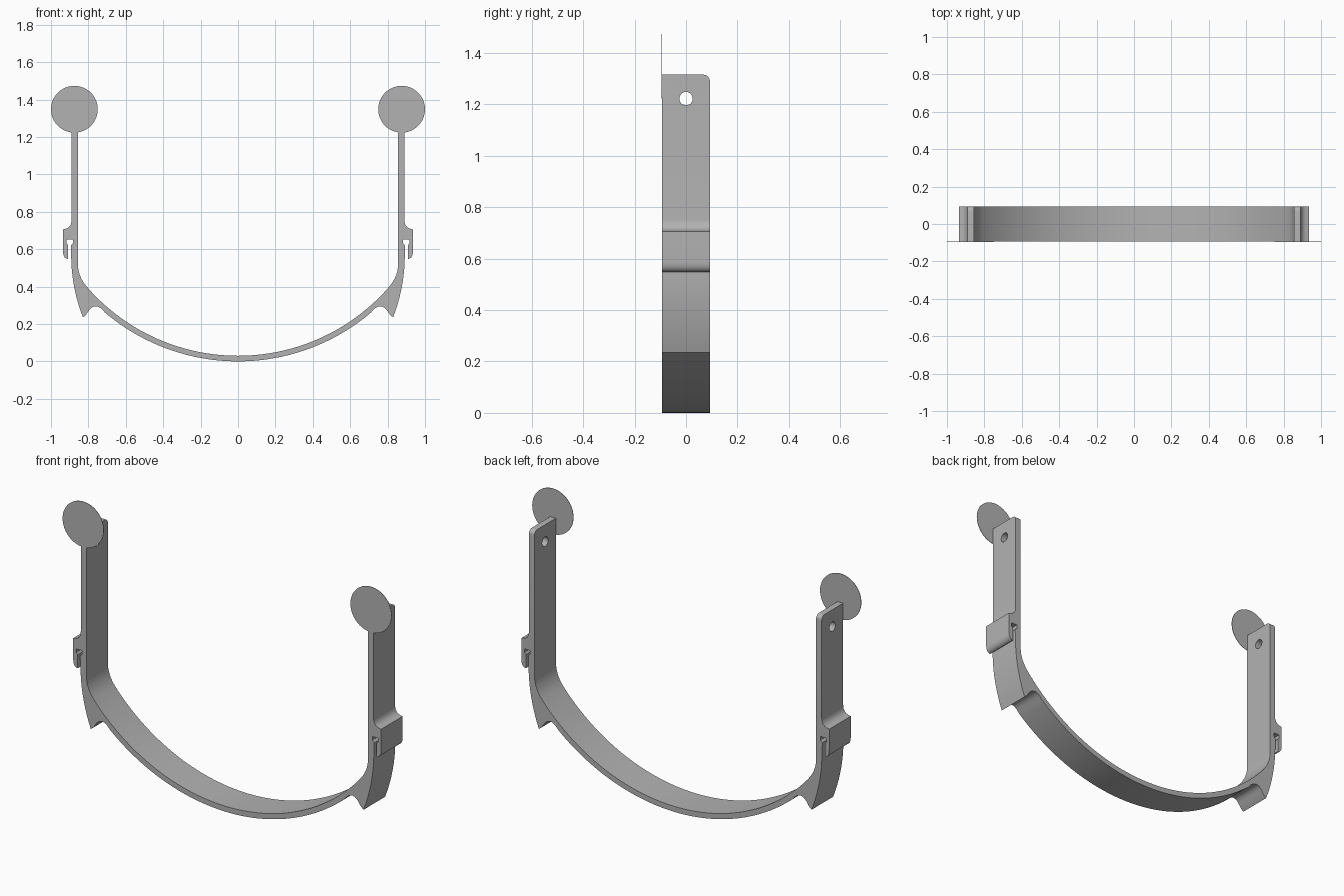
import bpy, bmesh
from math import sin, cos, pi, radians, asin
from mathutils import Vector

cube = bpy.data.objects.get("Cube")
if cube:
    bpy.data.objects.remove(cube, do_unlink=True)

FRONT, BACK, TOP = -0.094, 0.093, 1.315

grey = bpy.data.materials.new("plain grey")
grey.use_nodes = True
colour = (0.45, 0.45, 0.45, 1)
grey.diffuse_color = colour
grey.node_tree.nodes["Principled BSDF"].inputs["Base Color"].default_value = colour


def curve(a, b, c, n=10):
    """Points of a quadratic curve from a to c, pulled towards b."""
    a, b, c = Vector(a), Vector(b), Vector(c)
    return [tuple(a * (1 - t) ** 2 + b * 2 * t * (1 - t) + c * t * t)
            for t in (i / n for i in range(n + 1))]


def arc(radius, x_end, n=28):
    """Points of the bottom bow from the middle out to x_end."""
    end = asin(x_end / radius)
    return [(radius * sin(end * i / n), 1.1 - radius * cos(end * i / n))
            for i in range(n + 1)]


def add_object(name, bm):
    bmesh.ops.recalc_face_normals(bm, faces=bm.faces)
    mesh = bpy.data.meshes.new(name)
    bm.to_mesh(mesh)
    bm.free()
    mesh.materials.append(grey)
    obj = bpy.data.objects.new(name, mesh)
    bpy.context.collection.objects.link(obj)
    return obj


# Half outline: bow underside, notch, fin, hook, strap, then back along the inside
half = arc(1.1, 0.71)
half += curve((0.725, 0.277), (0.765, 0.315), (0.797, 0.272), 8)
half += [(0.812, 0.25), (0.829, 0.235)]
half += curve((0.842, 0.27), (0.886, 0.40), (0.891, 0.53))
half += [(0.894, 0.62), (0.882, 0.632), (0.882, 0.652), (0.918, 0.652),
         (0.918, 0.632), (0.909, 0.622), (0.909, 0.548)]
half += curve((0.915, 0.549), (0.936, 0.556), (0.936, 0.59), 6)
half += [(0.936, 0.706)]
half += curve((0.922, 0.709), (0.89, 0.717), (0.89, 0.757), 8)
half += [(0.89, TOP), (0.856, TOP)]
half += curve((0.856, 0.52), (0.856, 0.45), (0.80, 0.39))
half += arc(1.07, 0.79)[::-1]
# Mirror the half, without repeating the points on the centre line
outline = half + [(-x, z) for x, z in half[-2:0:-1]]

bm = bmesh.new()
face = bm.faces.new([bm.verts.new((x, FRONT, z)) for x, z in outline])
grown = bmesh.ops.extrude_face_region(bm, geom=[face])
bmesh.ops.translate(bm, vec=(0, BACK - FRONT, 0),
                    verts=[v for v in grown["geom"] if isinstance(v, bmesh.types.BMVert)])
# Round the rear top corner of each strap
corners = [e for e in bm.edges
           if all(v.co.z > TOP - 0.001 and v.co.y > BACK - 0.001 for v in e.verts)]
bmesh.ops.bevel(bm, geom=corners, offset=0.025, segments=6, profile=0.5, affect='EDGES')
band = add_object("headband", bm)

# Hole through both straps
bpy.ops.mesh.primitive_cylinder_add(vertices=32, radius=0.026, depth=2.4,
                                    location=(0, 0, 1.222), rotation=(0, pi / 2, 0))
cutter = bpy.context.object
cutter.name = "hole_cutter"
cutter.data.materials.append(grey)
cut = band.modifiers.new("holes", 'BOOLEAN')
cut.operation, cut.solver, cut.object = 'DIFFERENCE', 'EXACT', cutter
bpy.ops.object.select_all(action='DESELECT')
band.select_set(True)
bpy.context.view_layer.objects.active = band
bpy.ops.object.modifier_apply(modifier=cut.name)
bpy.data.objects.remove(cutter, do_unlink=True)
bpy.ops.object.shade_smooth_by_angle(angle=radians(30))

# Thin round tabs on the front edge of the straps
for side, x in (("left", 0.875), ("right", -0.875)):
    bpy.ops.mesh.primitive_cylinder_add(vertices=64, radius=0.125, depth=0.002,
                                        location=(x, FRONT, 1.348), rotation=(pi / 2, 0, 0))
    tab = bpy.context.object
    tab.name = side + "_round_tab"
    tab.data.materials.append(grey)
    bpy.ops.object.shade_smooth_by_angle(angle=radians(30))
